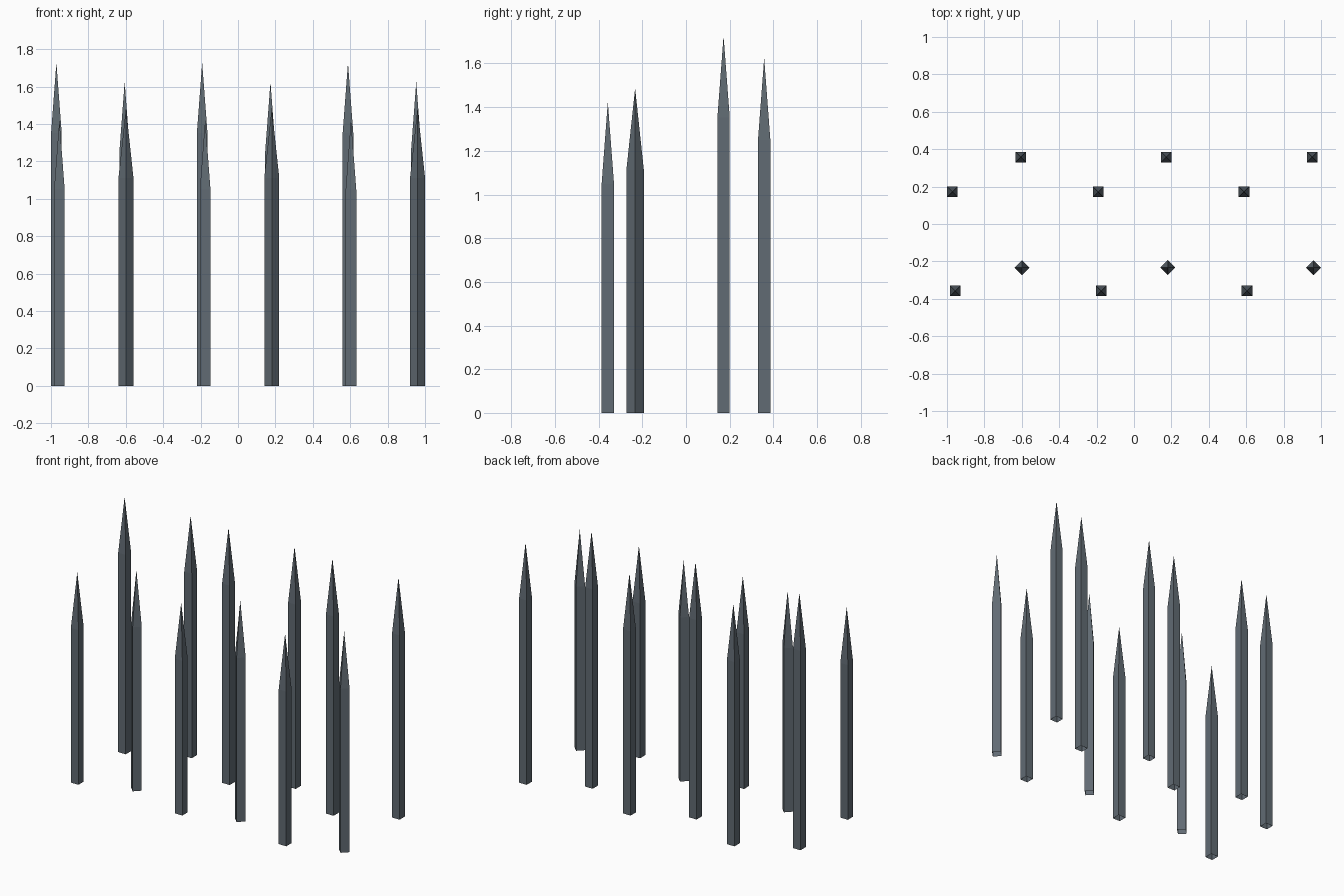
import bpy, bmesh, math

if "Cube" in bpy.data.objects:
    bpy.data.objects.remove(bpy.data.objects["Cube"])

R = 0.040        # half diagonal of the square section
TIP = 0.375      # height of the pointed end
PITCH = 0.7795   # spacing of the repeated group along x

# Dark blue-grey iron
iron = bpy.data.materials.new("dark_iron")
iron.diffuse_color = (0.12, 0.147, 0.172, 1)
iron.use_nodes = True
iron.node_tree.nodes["Principled BSDF"].inputs["Base Color"].default_value = iron.diffuse_color


def spike(name, x, y, height, turn):
    """Square post with a pyramid point, open underneath."""
    bm = bmesh.new()
    shaft = height - TIP
    base, shoulder = [
        [bm.verts.new((R * math.cos(turn + i * math.pi / 2),
                       R * math.sin(turn + i * math.pi / 2), z)) for i in range(4)]
        for z in (0, shaft)]
    apex = bm.verts.new((0, 0, height))
    for i in range(4):
        j = (i + 1) % 4
        bm.faces.new((base[i], base[j], shoulder[j], shoulder[i]))
        bm.faces.new((shoulder[i], shoulder[j], apex))
    mesh = bpy.data.meshes.new(name)
    bm.to_mesh(mesh)
    bm.free()
    mesh.materials.append(iron)
    obj = bpy.data.objects.new(name, mesh)
    obj.location = (x, y, 0)
    bpy.context.collection.objects.link(obj)


# Four staggered rows: name, first x, y, height, rotation
rows = [
    ("tall_spike", -0.971, 0.172, 1.727, math.pi / 4),
    ("back_spike", -0.606, 0.358, 1.625, math.pi / 4),
    ("diamond_spike", -0.599, -0.233, 1.487, 0),
    ("front_spike", -0.955, -0.358, 1.424, math.pi / 4),
]
for name, x, y, height, turn in rows:
    for k in range(3):
        spike(f"{name}_{k + 1}", x + k * PITCH, y, height, turn)
